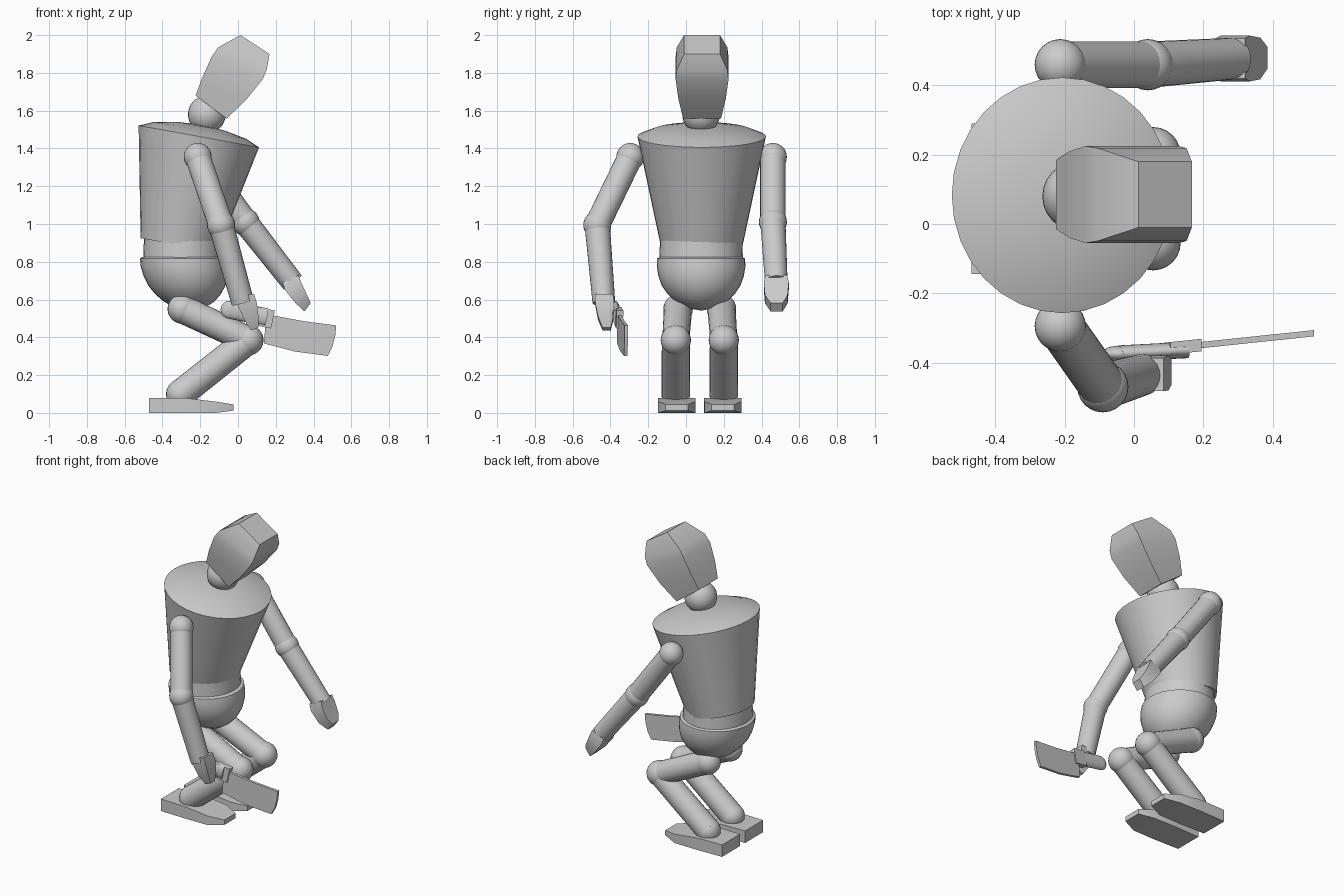
import bpy, bmesh, math
from mathutils import Vector

if "Cube" in bpy.data.objects:
    bpy.data.objects.remove(bpy.data.objects["Cube"])

MID = 0.08  # body symmetry plane in y


def finish(name, bm):
    bmesh.ops.recalc_face_normals(bm, faces=bm.faces)
    me = bpy.data.meshes.new(name)
    bm.to_mesh(me)
    bm.free()
    ob = bpy.data.objects.new(name, me)
    bpy.context.collection.objects.link(ob)
    return ob


def loft(name, rings):
    """Skin a list of equal-length point rings and cap both ends."""
    bm = bmesh.new()
    vs = [[bm.verts.new(p) for p in r] for r in rings]
    n = len(rings[0])
    for a, b in zip(vs, vs[1:]):
        for i in range(n):
            j = (i + 1) % n
            bm.faces.new((a[i], a[j], b[j], b[i]))
    bm.faces.new(vs[0])
    bm.faces.new(vs[-1])
    return finish(name, bm)


def lathe(name, profile, loc, tilt=0, sy=1.0, shear=0.0, n=32):
    """Turn (radius, height) points; shear shifts x with height."""
    rings = [[(r * math.cos(2 * math.pi * i / n) + shear * h,
               sy * r * math.sin(2 * math.pi * i / n), h)
              for i in range(n)] for r, h in profile]
    ob = loft(name, rings)
    ob.location = loc
    ob.rotation_euler = (0, math.radians(tilt), 0)
    return ob


def ball(name, loc, r):
    bm = bmesh.new()
    bmesh.ops.create_uvsphere(bm, u_segments=24, v_segments=16, radius=r)
    ob = finish(name, bm)
    ob.location = loc
    return ob


def rod(name, a, b, r1, r2):
    a, b = Vector(a), Vector(b)
    ob = lathe(name, [(r1, 0), (r2, (b - a).length)], a, n=24)
    ob.rotation_euler = (b - a).to_track_quat('Z', 'Y').to_euler()
    return ob


def slab(name, levels):
    """Box loft; level = back (x, z), front (x, z), centre y, half width."""
    return loft(name, [[(b[0], y - w, b[1]), (f[0], y - w, f[1]),
                        (f[0], y + w, f[1]), (b[0], y + w, b[1])]
                       for b, f, y, w in levels])


# Torso, waist and pelvis
lathe("torso", [(.207, 0), (.324, .585), (.25, .617), (.13, .64), (.01, .648)],
      (-.312, MID + .003, .888), tilt=10.3, sy=1.05)
lathe("waist", [(.21, 0), (.205, .13)], (-.293, MID, .79), sy=1.06)
lathe("pelvis", [(.215, 0), (.228, -.008), (.23, -.05), (.222, -.1), (.205, -.15),
                 (.175, -.195), (.135, -.235), (.08, -.268), (.01, -.282)],
      (-.292, MID, .825), sy=1.02, shear=-.14)

# Neck and faceted head
ball("neck", (-.165, MID, 1.58), .1)
hy = MID + .005
slab("head", [((-.225, 1.68), (-.06, 1.558), hy, .1),
              ((-.187, 1.78), (.045, 1.66), hy, .125),
              ((-.14, 1.885), (.13, 1.765), hy, .14),
              ((-.105, 1.935), (.152, 1.815), hy, .134),
              ((.013, 2.0), (.167, 1.90), hy, .095)])

# Arms: shoulder, elbow and wrist points
arms = {"right": ((-.213, -.295, 1.355), (-.09, -.47, .995), (.025, -.435, .585)),
        "left": ((-.213, .46, 1.355), (.04, .46, 1.01), (.29, .478, .69))}
for side, (s, e, w) in arms.items():
    ball(side + "_shoulder", s, .074)
    rod(side + "_upper_arm", s, e, .067, .067)
    ball(side + "_elbow", e, .074)
    rod(side + "_forearm", e, w, .067, .06)

# Hands
slab("left_hand", [((.235, .69), (.32, .73), .478, .058),
                   ((.25, .65), (.335, .69), .478, .066),
                   ((.305, .58), (.365, .625), .478, .06),
                   ((.352, .537), (.385, .582), .48, .032)])
slab("right_hand", [((-.02, .62), (.085, .63), -.435, .048),
                    ((.0, .565), (.1, .58), -.43, .05),
                    ((.035, .49), (.108, .51), -.425, .04),
                    ((.068, .437), (.108, .452), -.42, .022)])

# Legs and feet, one per side
for side, d in (("right", -1), ("left", 1)):
    y = .073 + d * .127
    hip, knee, ankle = (-.295, y - d * .012, .55), (.055, y, .385), (-.305, y, .1)
    ball(side + "_hip", hip, .078)
    rod(side + "_thigh", hip, knee, .075, .072)
    ball(side + "_knee", knee, .08)
    rod(side + "_shin", knee, ankle, .074, .076)
    ball(side + "_ankle", ankle, .076)
    fy = .073 + d * .122
    slab(side + "_foot", [((-.47, 0.0), (-.47, .08), fy, .095),
                          ((-.29, 0.0), (-.29, .08), fy, .1),
                          ((-.12, 0.0), (-.12, .06), fy, .098),
                          ((-.025, .012), (-.025, .045), fy, .06)])


# Cleaver held in the right hand
def plate(name, pts, t):
    return loft(name, [[(x, -.37 + .105 * x + s * t, z) for x, z in pts] for s in (-1, 1)])


grip = rod("cleaver_handle", (-.04, -.374, .545), (.15, -.354, .507), .047, .047)
ball("cleaver_pommel", (-.045, -.375, .546), .047)
for name in ("cleaver_handle", "cleaver_pommel"):
    ob = bpy.data.objects[name]
    for v in ob.data.vertices:  # flatten the grip sideways
        p = ob.rotation_euler.to_matrix() @ v.co
        p.y *= .5
        v.co = ob.rotation_euler.to_matrix().inverted() @ p
plate("cleaver_bolster", [(.105, .56), (.195, .542), (.175, .447), (.085, .465)], .018)
plate("cleaver_blade", [(.15, .525), (.19, .515), (.35, .485), (.52, .463), (.515, .41),
                        (.5, .35), (.475, .302), (.3, .325), (.137, .368)], .009)

# Smooth rounded parts, keep hard edges crisp
bpy.context.view_layer.update()
for ob in bpy.context.collection.objects:
    ob.select_set(True)
    bpy.context.view_layer.objects.active = ob
bpy.ops.object.shade_smooth_by_angle(angle=math.radians(30))
